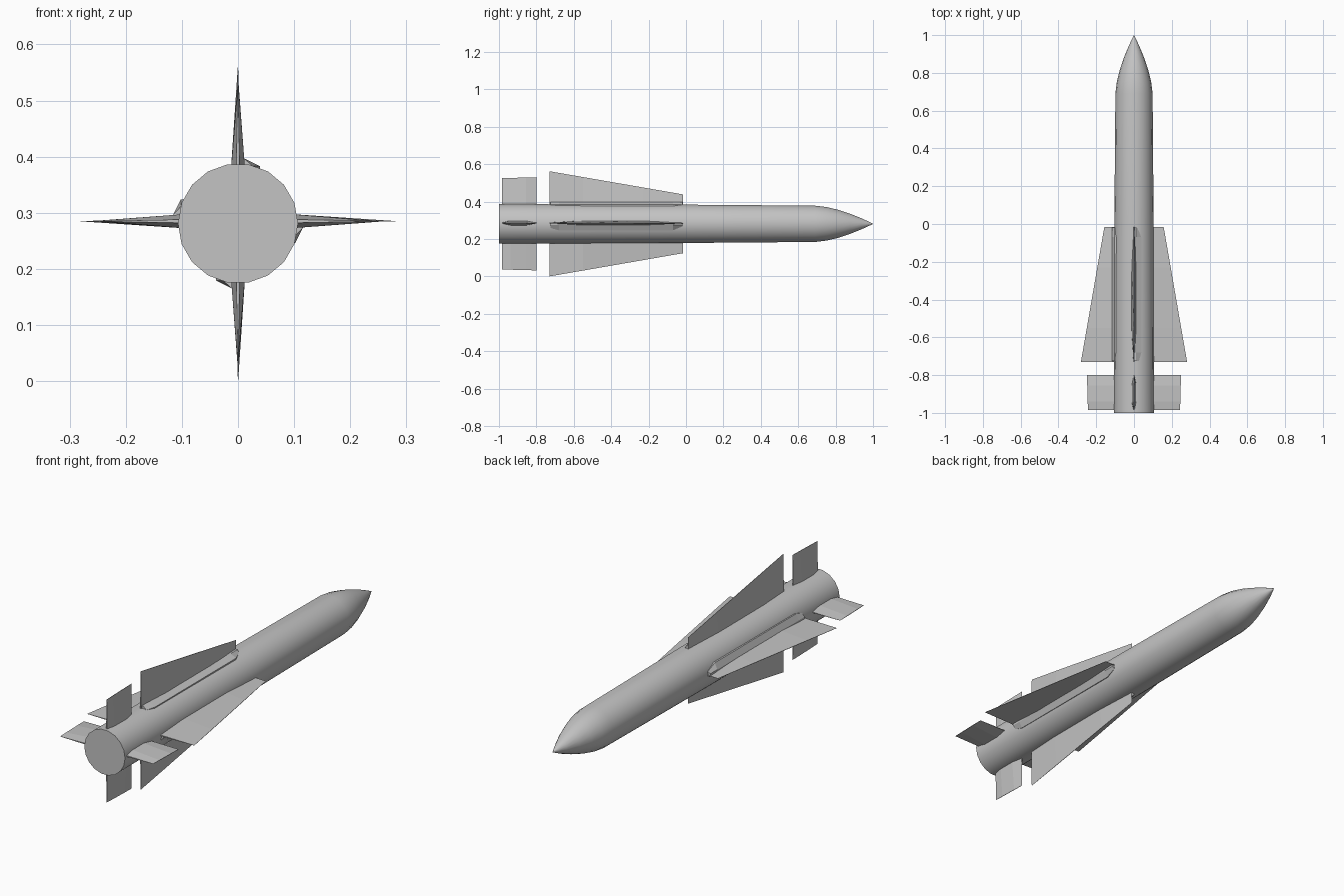
import bpy, bmesh, math
from mathutils import Matrix, Vector

if "Cube" in bpy.data.objects:
    bpy.data.objects.remove(bpy.data.objects["Cube"], do_unlink=True)

AXIS_Z = 0.281
SIDES = 18

grey = bpy.data.materials.new("light_grey")
grey.use_nodes = True
grey.diffuse_color = (0.55, 0.55, 0.55, 1)
grey.node_tree.nodes["Principled BSDF"].inputs["Base Color"].default_value = (0.55, 0.55, 0.55, 1)


def finish(name, bm, matrix=Matrix.Identity(4), smooth=None):
    bmesh.ops.recalc_face_normals(bm, faces=bm.faces)
    mesh = bpy.data.meshes.new(name)
    bm.to_mesh(mesh)
    bm.free()
    mesh.transform(matrix)
    mesh.materials.append(grey)
    obj = bpy.data.objects.new(name, mesh)
    bpy.context.collection.objects.link(obj)
    if smooth:
        bpy.ops.object.select_all(action='DESELECT')
        obj.select_set(True)
        bpy.context.view_layer.objects.active = obj
        bpy.ops.object.shade_smooth_by_angle(angle=math.radians(smooth))
    return obj


def loft(sections):
    """Bridge equal closed sections and cap both ends."""
    bm = bmesh.new()
    rings = [[bm.verts.new(p) for p in s] for s in sections]
    n = len(rings[0])
    for a, b in zip(rings, rings[1:]):
        for i in range(n):
            j = (i + 1) % n
            bm.faces.new((a[i], a[j], b[j], b[i]))
    bm.faces.new(rings[0])
    bm.faces.new(rings[-1])
    return bm


def ring(y, r):
    return [Vector((r * math.cos(math.tau * i / SIDES), y, AXIS_Z + r * math.sin(math.tau * i / SIDES)))
            for i in range(SIDES)]


# Body tube with a curved, pointed nose
profile = [(-1.0, 0.107), (0.0, 0.104)]
profile += [(0.69 + 0.31 * t, 0.098 * (1 - t ** 1.6) + 0.0005)
            for t in (0, 0.2, 0.4, 0.6, 0.8, 0.92, 1)]
finish("body", loft([ring(y, r) for y, r in profile]), smooth=30)


def fin(name, tail, front, tip_tail, tip_front, matrix):
    """Fin with a lens-shaped root narrowing to a thin tip edge."""
    def section(z, y0, y1, half):
        pts = [(0.25, y0), (1, y0 + 0.25 * (y1 - y0)), (1, y0 + 0.7 * (y1 - y0)), (0.15, y1)]
        return [Vector((half * w, y, z)) for w, y in pts] + \
               [Vector((-half * w, y, z)) for w, y in reversed(pts)]
    root = section(0.09, tail, front, 0.013)
    tip = section(0, tail, front, 0.001)
    for p in tip:
        k = (p.y - tail) / (front - tail)
        p.z = tip_tail + k * (tip_front - tip_tail)
    finish(name, loft([root, tip]), matrix)


def fairing(name, matrix):
    """Low wedge along one side of a main fin root, narrowed at its ends."""
    def section(y, w):
        return [Vector((0, y, 0.09)), Vector((0, y, 0.117)),
                Vector((0.011, y, 0.116)), Vector((0.011 + w, y, 0.102)),
                Vector((0.011 + w, y, 0.09))]
    finish(name, loft([section(-0.725, 0.015), section(-0.68, 0.028),
                       section(-0.07, 0.028), section(-0.018, 0.006)]), matrix)


# Four sets of fins around the body
for k, side in enumerate(("top", "left", "bottom", "right")):
    lift = 0.004 if k % 2 else 0
    m = Matrix.Translation((0, 0, AXIS_Z + lift)) @ Matrix.Rotation(k * math.pi / 2, 4, 'Y')
    fin(side + "_main_fin", -0.73, -0.015, 0.281, 0.157, m)
    fin(side + "_tail_fin", -0.985, -0.80, 0.244, 0.249, m)
    fairing(side + "_fin_fairing", m)
